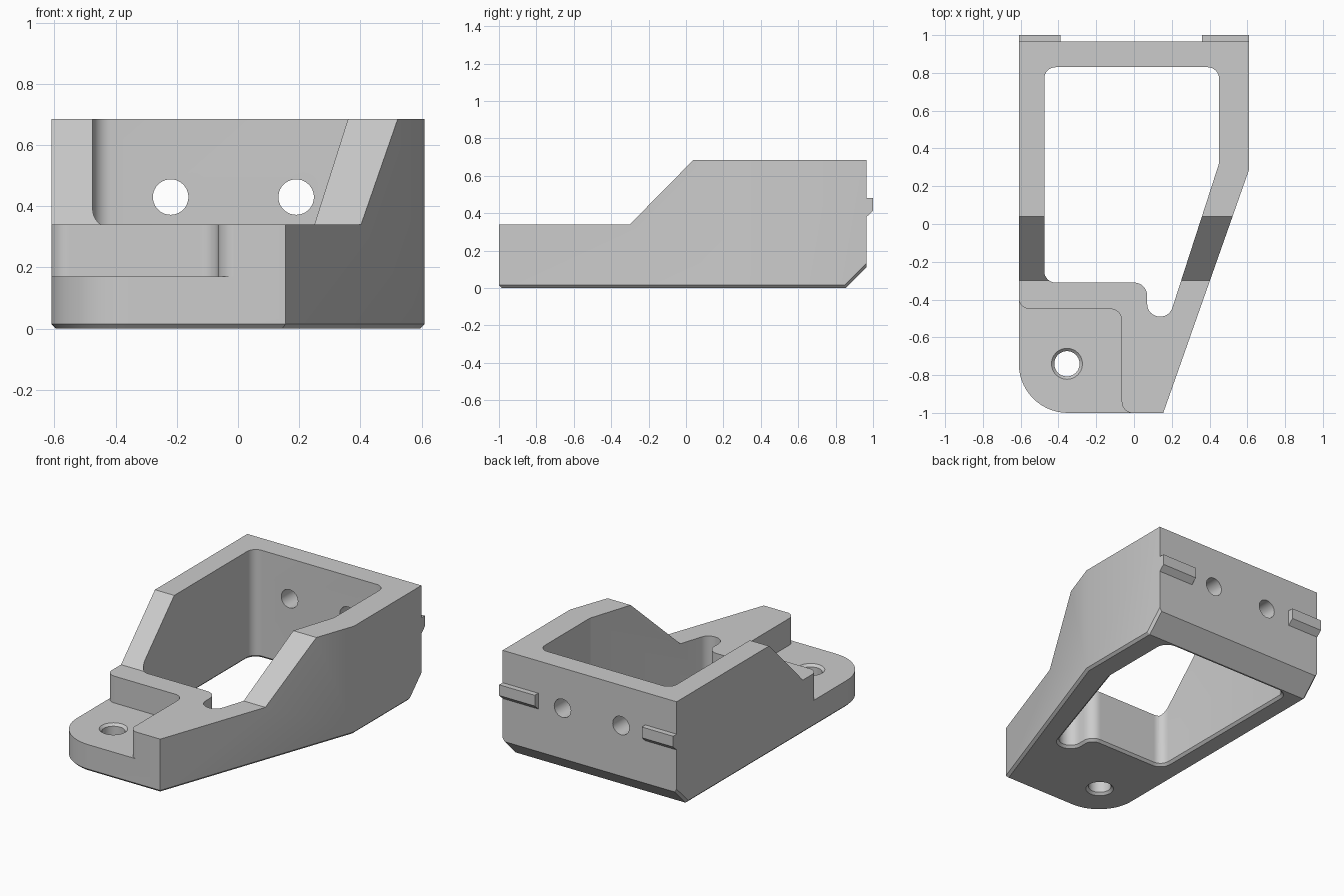
import bpy, bmesh, math
from mathutils import Vector

cube = bpy.data.objects.get("Cube")
if cube:
    bpy.data.objects.remove(cube, do_unlink=True)

grey = bpy.data.materials.new("matte grey")
grey.use_nodes = True
colour = (0.6, 0.6, 0.6, 1)
grey.diffuse_color = colour
grey.node_tree.nodes["Principled BSDF"].inputs["Base Color"].default_value = colour


def fillet(corners, steps=8):
    """Turn (x, y, radius) corners into a rounded outline."""
    out = []
    for i, (x, y, r) in enumerate(corners):
        p = Vector((x, y))
        if not r:
            out.append(p)
            continue
        a = (Vector(corners[i - 1][:2]) - p).normalized()
        b = (Vector(corners[(i + 1) % len(corners)][:2]) - p).normalized()
        half = a.angle(b) / 2
        centre = p + (a + b).normalized() * r / math.sin(half)
        start = p + a * r / math.tan(half) - centre
        end = p + b * r / math.tan(half) - centre
        sweep = math.pi - 2 * half
        for k in range(steps + 1):
            t = k / steps
            out.append(centre + (start * math.sin((1 - t) * sweep) + end * math.sin(t * sweep))
                       / math.sin(sweep))
    return out


def circle(x, y, r, n=40):
    return [Vector((x + r * math.cos(math.tau * i / n), y + r * math.sin(math.tau * i / n)))
            for i in range(n)]


def offset(points, d):
    """Grow a counter-clockwise outline by d."""
    out = []
    for i, p in enumerate(points):
        u = (p - points[i - 1]).normalized()
        v = (points[(i + 1) % len(points)] - p).normalized()
        n1, n2 = Vector((u.y, -u.x)), Vector((v.y, -v.x))
        out.append(p + (n1 + n2) * d / (1 + n1.dot(n2)))
    return out


def prism(name, points, levels, place=lambda x, y, h: (x, y, h)):
    """Loft an outline through (height, growth) levels."""
    bm = bmesh.new()
    rings = [[bm.verts.new(place(p.x, p.y, h)) for p in offset(points, d)] for h, d in levels]
    n = len(points)
    bm.faces.new(rings[0][::-1])
    bm.faces.new(rings[-1])
    for low, high in zip(rings, rings[1:]):
        for i in range(n):
            j = (i + 1) % n
            bm.faces.new((low[i], low[j], high[j], high[i]))
    bmesh.ops.recalc_face_normals(bm, faces=bm.faces)
    mesh = bpy.data.meshes.new(name)
    bm.to_mesh(mesh)
    bm.free()
    mesh.materials.append(grey)
    obj = bpy.data.objects.new(name, mesh)
    bpy.context.collection.objects.link(obj)
    return obj


def select(obj):
    bpy.ops.object.select_all(action='DESELECT')
    obj.select_set(True)
    bpy.context.view_layer.objects.active = obj


def cut(obj, cutter):
    mod = obj.modifiers.new("cut", 'BOOLEAN')
    mod.operation, mod.solver, mod.object = 'DIFFERENCE', 'EXACT', cutter
    select(obj)
    bpy.ops.object.modifier_apply(modifier=mod.name)
    bpy.data.objects.remove(cutter, do_unlink=True)


def side_on(y, z, x):
    return (x, y, z)


def back_on(x, z, y):
    return (x, y, z)


# Solid block with the rounded front corner
BACK, TOP, EDGE = 0.965, 0.685, 0.015
outline = fillet([(-0.61, BACK, 0), (-0.61, -1, 0.26), (0.155, -1, 0),
                  (0.61, 0.29, 0), (0.61, BACK, 0)], 14)
body = prism("bracket_body", outline, [(0, 0), (TOP, 0)])

# Large lower back chamfer, then a fine bevel round the underside
bm = bmesh.new()
bm.from_mesh(body.data)
res = bmesh.ops.bisect_plane(bm, geom=bm.verts[:] + bm.edges[:] + bm.faces[:],
                             plane_co=(0, BACK, 0.11), plane_no=(0, 1, -1), clear_outer=True)
rim = [e for e in res["geom_cut"] if isinstance(e, bmesh.types.BMEdge)]
bmesh.ops.holes_fill(bm, edges=rim)
bmesh.ops.recalc_face_normals(bm, faces=bm.faces)
bm.normal_update()
under = [e for e in bm.edges if sum(f.normal.z < -0.1 for f in e.link_faces) == 1
         and not all(v.co.y > BACK - 0.001 for v in e.verts)]
bmesh.ops.bevel(bm, geom=under, offset=EDGE, offset_type='OFFSET', segments=1,
                affect='EDGES', clamp_overlap=True)
bm.to_mesh(body.data)
bm.free()

# Sloped step from the tall frame down to the front plate
step = [Vector(p) for p in ((-1.5, 0.34), (-0.3, 0.34), (0.36, 1.01), (-1.5, 1.01))]
cut(body, prism("step_cutter", step, [(-1, 0), (1, 0)], side_on))

# Central opening with its narrow slot and bevelled lower rim
opening = fillet([(-0.475, 0.83, 0.06), (-0.475, -0.31, 0.06), (0.07, -0.31, 0.07),
                  (0.07, -0.49, 0.066), (0.188, -0.49, 0.066), (0.45, 0.32, 0.05),
                  (0.45, 0.83, 0.06)])
cut(body, prism("opening_cutter", opening, [(-0.01, 0.025), (EDGE, 0), (1, 0)]))

# Lowered mounting pad with rounded shoulders
pad = fillet([(-0.8, -1.2, 0), (0.1, -1.2, 0), (0.1, -1.001, 0), (-0.065, -1.001, 0.06),
              (-0.065, -0.45, 0.06), (-0.611, -0.45, 0.06), (-0.611, -0.32, 0), (-0.8, -0.32, 0)])
cut(body, prism("pad_cutter", pad, [(0.17, 0), (1, 0)]))

# Mounting hole, bevelled at both ends
cut(body, prism("mount_hole_cutter", circle(-0.355, -0.74, 0.067),
                [(-0.01, 0.025), (EDGE, 0), (0.17 - EDGE, 0), (0.18, 0.025)]))

# Screw holes through the back wall
for x in (-0.22, 0.19):
    cut(body, prism("screw_hole_cutter", circle(x, 0.43, 0.058), [(0.7, 0), (1.1, 0)], back_on))

# Locating tabs on the back
tab = [Vector(p) for p in ((BACK, 0.38), (1, 0.412), (1, 0.48), (BACK, 0.48))]
tabs = [prism("right_tab", tab, [(-0.61, 0), (-0.39, 0)], side_on),
        prism("left_tab", tab, [(0.36, 0), (0.61, 0)], side_on)]

for obj in [body] + tabs:
    select(obj)
    bpy.ops.object.shade_smooth_by_angle(angle=math.radians(30))
